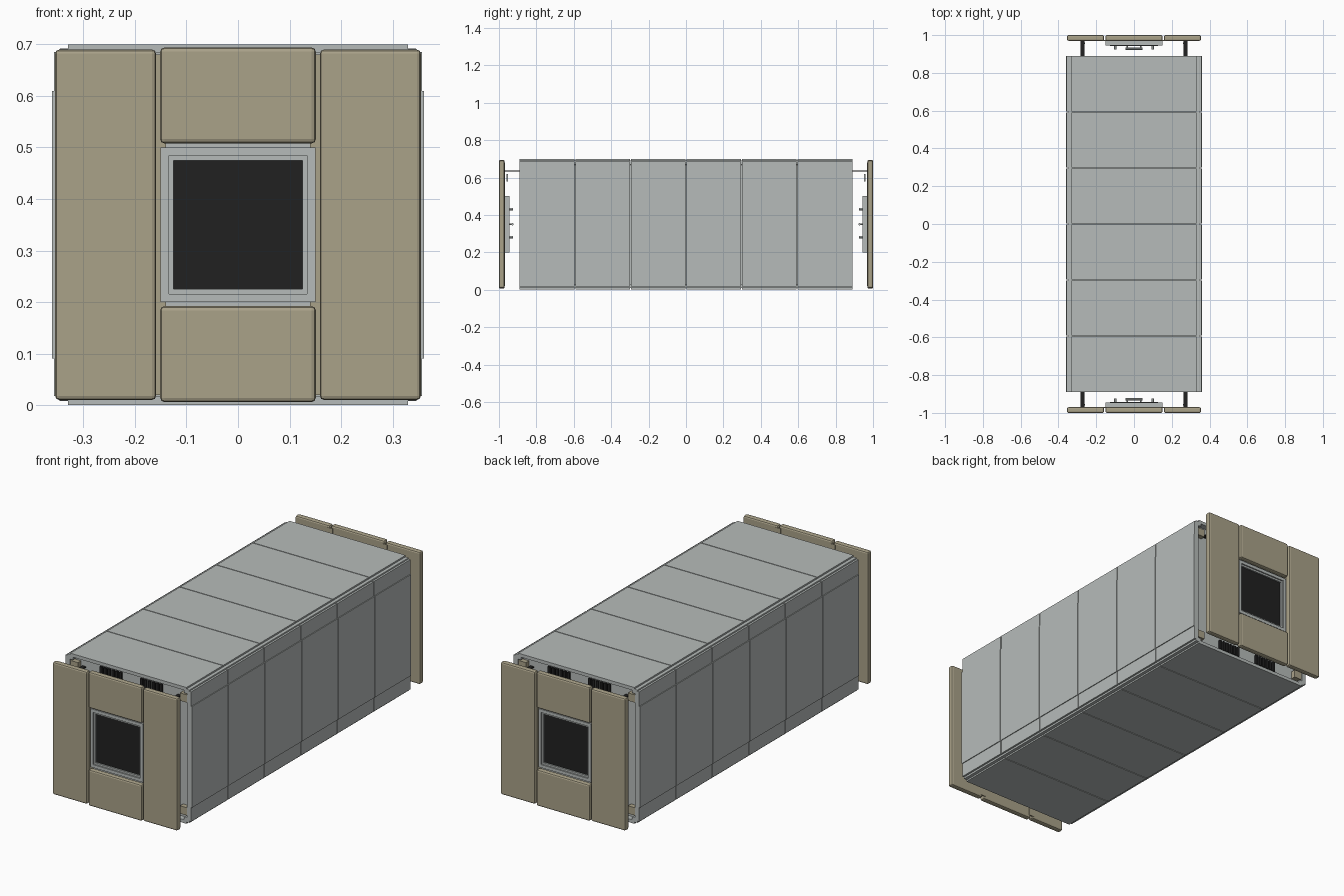
import bpy
from mathutils import Vector

cube = bpy.data.objects.get("Cube")
if cube:
    bpy.data.objects.remove(cube, do_unlink=True)


def material(name, rgb):
    m = bpy.data.materials.new(name)
    m.use_nodes = True
    m.diffuse_color = (*rgb, 1)
    m.node_tree.nodes["Principled BSDF"].inputs["Base Color"].default_value = (*rgb, 1)
    return m


GREY = material("light grey metal", (0.47, 0.50, 0.49))
TAN = material("tan board", (0.40, 0.36, 0.25))
BLACK = material("black glass", (0.015, 0.015, 0.015))


def box(name, xs, ys, zs, mat, bevel=0.0):
    """Box between pairs of limits, with an optional bevel."""
    lims = [sorted(p) for p in (xs, ys, zs)]
    bpy.ops.mesh.primitive_cube_add(size=1)
    o = bpy.context.object
    o.name = name
    mid = Vector([(a + b) / 2 for a, b in lims])
    for v in o.data.vertices:
        v.co = Vector([c * (b - a) for c, (a, b) in zip(v.co, lims)])
    o.location = mid
    o.data.materials.append(mat)
    if bevel:
        mod = o.modifiers.new("bevel", "BEVEL")
        mod.width = bevel
        mod.segments = 2
    return o


def rod(name, start, end, radius, mat):
    a, b = Vector(start), Vector(end)
    bpy.ops.mesh.primitive_cylinder_add(vertices=12, radius=radius, depth=(b - a).length,
                                        location=(a + b) / 2)
    o = bpy.context.object
    o.name = name
    o.rotation_euler = (b - a).to_track_quat("Z", "Y").to_euler()
    o.data.materials.append(mat)
    bpy.ops.object.shade_smooth_by_angle()
    return o


def frame(name, half, width, zmid, ys, mat):
    """Square frame made from four bars."""
    inner = half - width
    for s, side in ((-1, "right"), (1, "left")):
        box(f"{name}_{side}", (s * inner, s * half), ys, (zmid - half, zmid + half), mat)
    for s, side in ((-1, "bottom"), (1, "top")):
        box(f"{name}_{side}", (-inner, inner), ys, (zmid + s * inner, zmid + s * half), mat)


LENGTH = 0.89
MID = 0.35

# Core and the corner rails
box("core", (-0.335, 0.335), (-0.86, 0.86), (0.015, 0.685), GREY)
for sx in (-1, 1):
    for z in (0.02, 0.68):
        box("corner_rail", (sx * 0.315, sx * 0.347), (-LENGTH, LENGTH),
            (z - 0.012, z + 0.012), GREY, 0.002)

# Cladding in six bays with fine seams
BAYS = 6
step = 2 * LENGTH / BAYS
GAP = 0.002
for i in range(BAYS):
    y0 = -LENGTH + i * step + (GAP if i else 0)
    y1 = -LENGTH + (i + 1) * step - (GAP if i < BAYS - 1 else 0)
    box("roof_panel", (-0.33, 0.33), (y0, y1), (0.683, 0.70), GREY)
    box("floor_panel", (-0.33, 0.33), (y0, y1), (0, 0.017), GREY)
    for sx in (-1, 1):
        box("side_panel", (sx * 0.333, sx * 0.357), (y0, y1), (0.018, 0.685), GREY)
        box("side_raised_panel", (sx * 0.356, sx * 0.361), (y0, y1), (0.09, 0.61), GREY)

for s in (-1, 1):
    # Side boards and the boards above and below the window
    depth = (s * 0.97, s * 1.0)
    for sx in (-1, 1):
        box("side_board", (sx * 0.159, sx * 0.355), depth, (0.01, 0.69), TAN, 0.008)
        box("board_backing", (sx * 0.14, sx * 0.17), (s * 0.968, s * 0.974), (0.02, 0.68), TAN)
    box("top_board", (-0.151, 0.151), depth, (0.508, 0.694), TAN, 0.008)
    box("bottom_board", (-0.151, 0.151), depth, (0.006, 0.192), TAN, 0.008)

    # Window with stepped frame, glass and grille
    frame("window_frame", 0.15, 0.016, MID, (s * 0.945, s * 0.985), GREY)
    frame("window_inner_frame", 0.134, 0.009, MID, (s * 0.95, s * 0.978), GREY)
    box("window_glass", (-0.126, 0.126), (s * 0.943, s * 0.97), (MID - 0.126, MID + 0.126), BLACK)

    # Pull handle and knobs on the inner face
    rod("handle_bar", (-0.045, s * 0.928, MID), (0.045, s * 0.928, MID), 0.006, GREY)
    for sx in (-1, 1):
        rod("handle_post", (sx * 0.035, s * 0.945, MID), (sx * 0.035, s * 0.928, MID), 0.004, GREY)
        for z in (0.28, 0.43):
            rod("knob", (sx * 0.1, s * 0.947, z), (sx * 0.1, s * 0.925, z), 0.007, GREY)

        # Brackets carrying the end boards
        box("bracket_arm", (sx * 0.262, sx * 0.282), (s * 0.86, s * 0.97), (0.632, 0.638), BLACK)
        box("bracket_plate", (sx * 0.26, sx * 0.284), (s * 0.953, s * 0.96), (0.58, 0.62), GREY)

        # Corner blocks and vents on the recessed end wall
        for z in (0.06, 0.64):
            box("corner_block", (sx * 0.29, sx * 0.333), (s * 0.86, s * 0.885),
                (z - 0.02, z + 0.02), TAN)
            for k in range(6):
                x = sx * (0.06 + 0.022 * k)
                box("vent_slat", (x - 0.007, x + 0.007), (s * 0.86, s * 0.87),
                    (z - 0.025, z + 0.025), BLACK)
